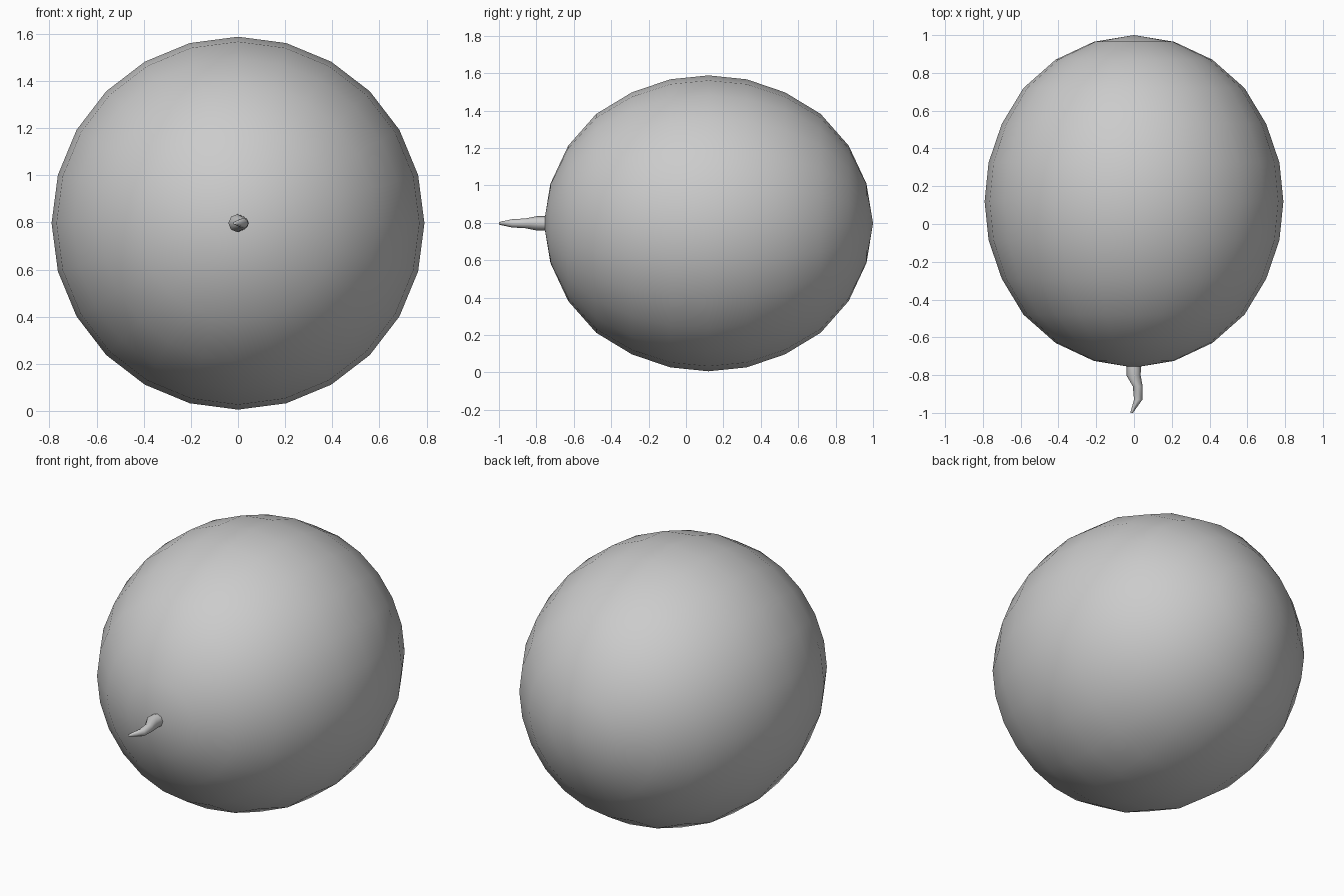
import bpy, bmesh
from math import sin, cos, pi

if "Cube" in bpy.data.objects:
    bpy.data.objects.remove(bpy.data.objects["Cube"])

CZ = 0.797  # height of the long axis


def loft(name, rings, sides, pole_a=None, pole_b=None):
    """Skin rings (x, y, radius) around the y axis; ends close on a pole or a flat cap."""
    bm = bmesh.new()
    loops = [[bm.verts.new((x + r * sin(2 * pi * i / sides), y,
                            CZ + r * cos(2 * pi * i / sides)))
              for i in range(sides)] for x, y, r in rings]
    for a, b in zip(loops, loops[1:]):
        for i in range(sides):
            j = (i + 1) % sides
            bm.faces.new((a[i], a[j], b[j], b[i]))
    for loop, pole in ((loops[0], pole_a), (loops[-1], pole_b)):
        if pole is None:
            bm.faces.new(loop)
        else:
            tip = bm.verts.new((0, pole, CZ))
            for i in range(sides):
                bm.faces.new((loop[i], loop[(i + 1) % sides], tip))
    bmesh.ops.recalc_face_normals(bm, faces=bm.faces)
    mesh = bpy.data.meshes.new(name)
    bm.to_mesh(mesh)
    bm.free()
    ob = bpy.data.objects.new(name, mesh)
    bpy.context.collection.objects.link(ob)
    bpy.ops.object.select_all(action='DESELECT')
    ob.select_set(True)
    bpy.context.view_layer.objects.active = ob
    bpy.ops.object.shade_smooth_by_angle(angle=pi / 3)
    return ob


# Fruit body: symmetric egg-shaped profile (offset from middle, radius)
half = [(0.205, 0.77), (0.41, 0.70), (0.60, 0.585), (0.75, 0.415), (0.845, 0.212)]
profile = [(-d, r) for d, r in reversed(half)] + [(0, 0.791)] + half
loft("melon_body", [(0, 0.12 + d, r) for d, r in profile], 24, -0.76, 1.0)

# Curved, tapering stalk at the front
loft("stalk", [(0, -0.74, 0.038), (-0.003, -0.80, 0.038), (0.02, -0.86, 0.026),
               (0.022, -0.93, 0.022), (-0.013, -1.0, 0.007)], 8)
